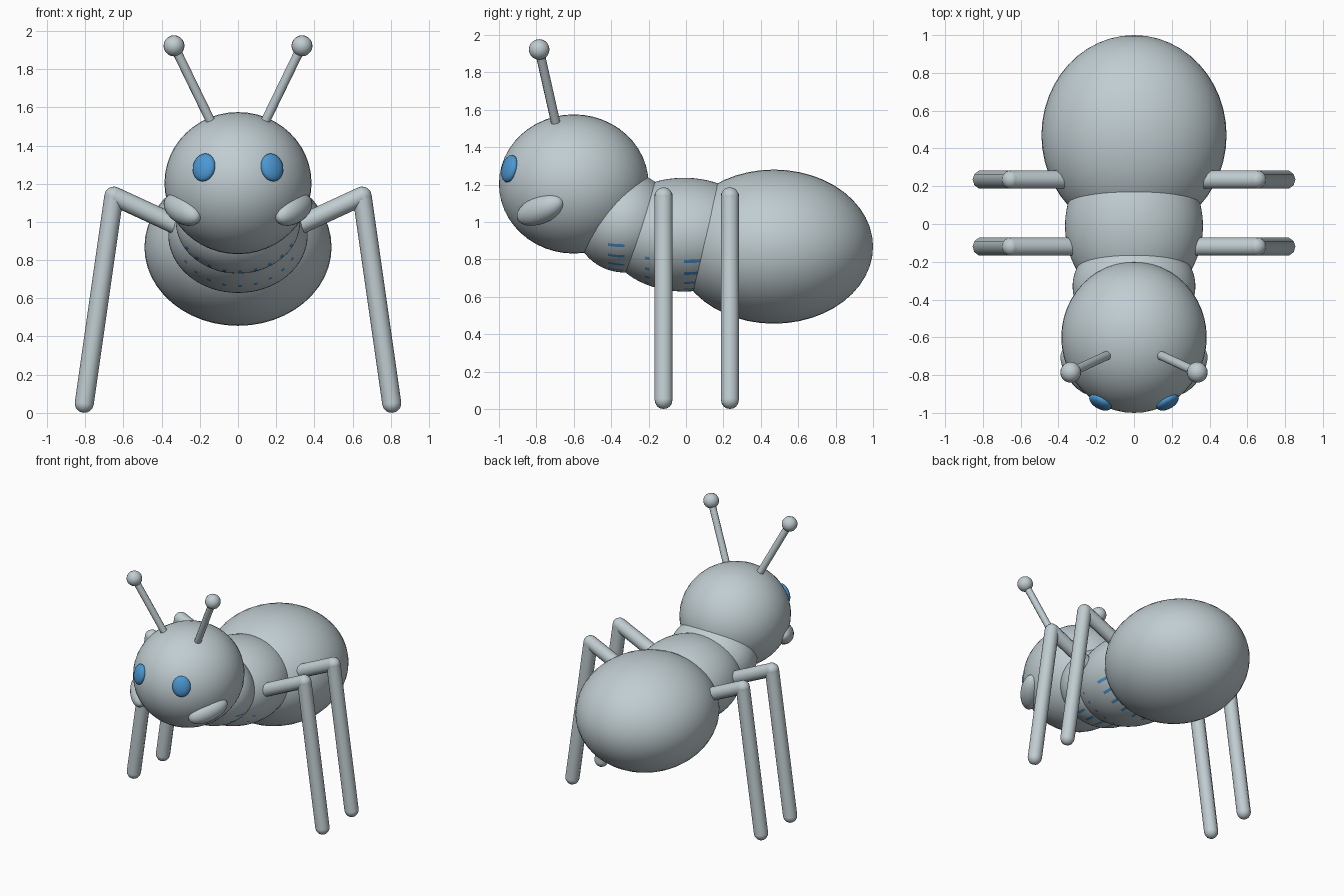
import bpy, bmesh, math
from mathutils import Vector, Matrix

cube = bpy.data.objects.get("Cube")
if cube:
    bpy.data.objects.remove(cube, do_unlink=True)


def material(name, rgb):
    m = bpy.data.materials.new(name)
    m.use_nodes = True
    m.diffuse_color = (*rgb, 1)
    bsdf = next(n for n in m.node_tree.nodes if n.type == 'BSDF_PRINCIPLED')
    bsdf.inputs["Base Color"].default_value = (*rgb, 1)
    bsdf.inputs["Roughness"].default_value = 0.7
    return m


GREY = material("pale_grey", (0.53, 0.61, 0.64))
BLUE = material("bright_blue", (0.07, 0.31, 0.65))


def finish(bm, name, *mats):
    mesh = bpy.data.meshes.new(name)
    bm.to_mesh(mesh)
    bm.free()
    for m in mats:
        mesh.materials.append(m)
    mesh.shade_smooth()
    ob = bpy.data.objects.new(name, mesh)
    bpy.context.collection.objects.link(ob)
    return ob


def ellipsoid(name, centre, radii, mat=GREY, axis=(0, 1, 0), segs=48, dash_bands=()):
    """Sphere whose pole points along axis; radii are (side, up, along the pole)."""
    bm = bmesh.new()
    bmesh.ops.create_uvsphere(bm, u_segments=segs, v_segments=segs // 2, radius=1)
    pole = Vector(axis).normalized()
    side = pole.cross(Vector((0, 0, 1))).normalized()
    up = side.cross(pole)
    rot = Matrix((side, up, pole)).transposed().to_4x4()
    bm.transform(Matrix.Translation(centre) @ rot @ Matrix.Diagonal((*radii, 1)))
    # Dashes: every fourth strip on the underside, within short bands of length
    for f in bm.faces:
        c = f.calc_center_median()
        x, z = (c.x - centre[0]) / radii[0], (c.z - centre[2]) / radii[1]
        strip = int((math.atan2(z, x) % math.tau) / math.tau * segs)
        if z < -0.3 and strip % 4 == 0 and any(a < c.y < b for a, b in dash_bands):
            f.material_index = 1
    return finish(bm, name, mat, BLUE) if dash_bands else finish(bm, name, mat)


def rod(name, points, radius, sides):
    """Straight tubes through the points, with rounded joints and ends."""
    bm = bmesh.new()
    pts = [Vector(p) for p in points]
    for a, b in zip(pts, pts[1:]):
        d = b - a
        place = Matrix.Translation((a + b) / 2) @ d.to_track_quat('Z', 'Y').to_matrix().to_4x4()
        bmesh.ops.create_cone(bm, cap_ends=False, segments=sides, radius1=radius,
                              radius2=radius, depth=d.length, matrix=place)
        for p in (a, b):
            bmesh.ops.create_uvsphere(bm, u_segments=sides, v_segments=8, radius=radius,
                                      matrix=place @ Matrix.Translation(place.inverted() @ p))
    return finish(bm, name, GREY)


# Body
HEAD, HEAD_R = Vector((0, -0.6, 1.203)), Vector((0.385, 0.4, 0.372))
ellipsoid("head", HEAD, (HEAD_R.x, HEAD_R.z, HEAD_R.y))
ellipsoid("neck", (0, -0.33, 1.0), (0.325, 0.27, 0.27), segs=96, dash_bands=[(-0.41, -0.33)])
ellipsoid("thorax", (0, -0.01, 0.932), (0.365, 0.304, 0.42), segs=96,
          dash_bands=[(-0.23, -0.19), (0.0, 0.09)])
ellipsoid("abdomen", (0, 0.47, 0.868), (0.49, 0.412, 0.53))

for s, side in ((1, "left"), (-1, "right")):
    # Eye, lying flat against the head
    x, z = s * 0.178, 1.285
    u, w = x / HEAD_R.x, (z - HEAD.z) / HEAD_R.z
    y = HEAD.y - HEAD_R.y * math.sqrt(1 - u * u - w * w)
    normal = (u / HEAD_R.x, (y - HEAD.y) / HEAD_R.y ** 2, w / HEAD_R.z)
    ellipsoid(f"{side}_eye", (x, y, z), (0.065, 0.075, 0.032), BLUE, normal, 24)

    # Jaw
    ellipsoid(f"{side}_jaw", (s * 0.29, -0.78, 1.065), (0.07, 0.075, 0.15), GREY,
              (s * 0.15, 0.22, 0.09), 24)

    # Antenna
    tip = (s * 0.335, -0.785, 1.922)
    rod(f"{side}_antenna", [(s * 0.13, -0.69, 1.5), tip], 0.025, 10)
    ellipsoid(f"{side}_antenna_tip", tip, (0.055, 0.055, 0.055), segs=20)

    # Legs
    for place, y in (("front", -0.12), ("back", 0.235)):
        rod(f"{side}_{place}_leg", [(s * 0.25, y, 0.95), (s * 0.65, y, 1.135),
                                    (s * 0.805, y, 0.05)], 0.05, 10)
